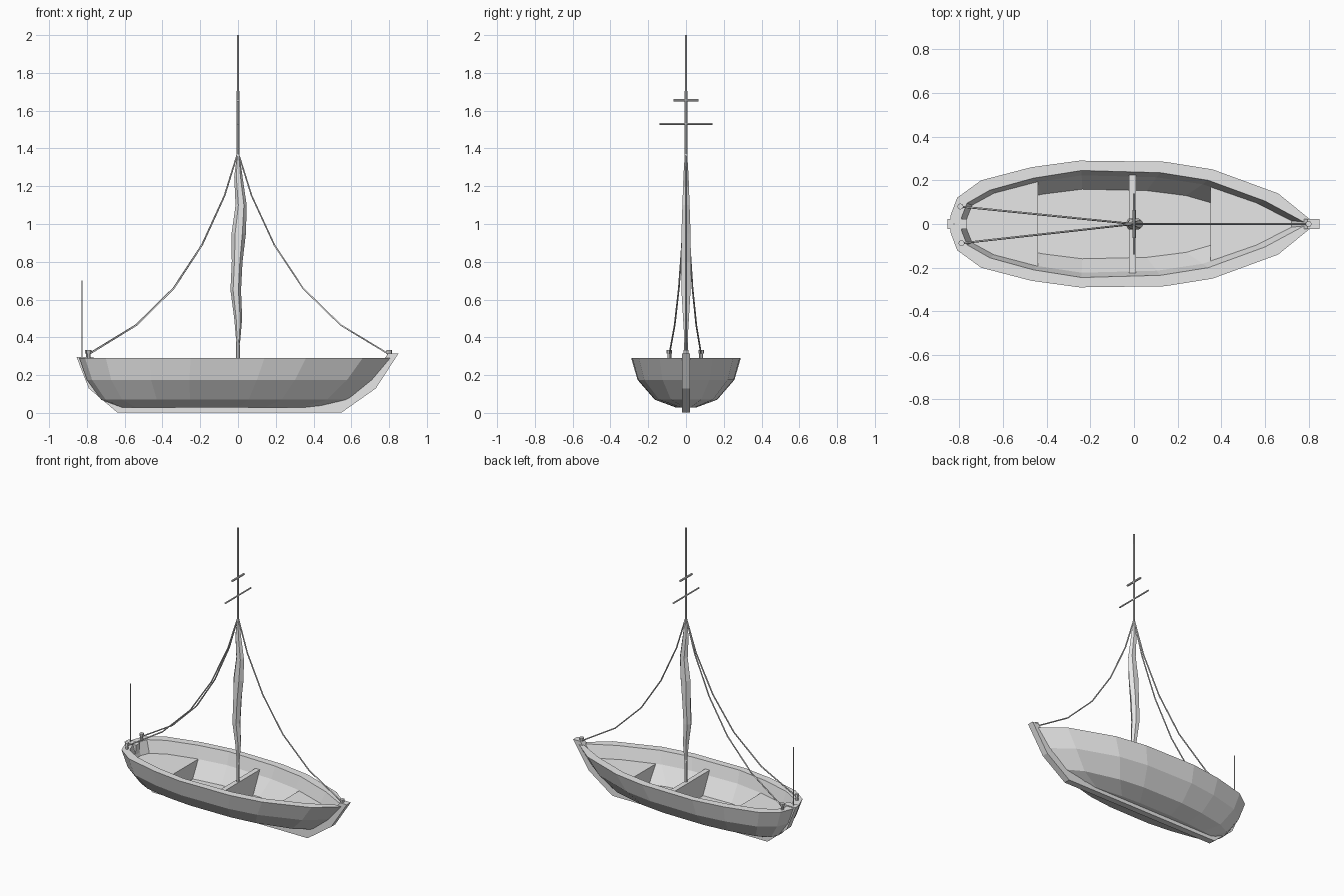
import bpy, bmesh
from math import cos, sin, tau
from mathutils import Vector

cube = bpy.data.objects.get("Cube")
if cube:
    bpy.data.objects.remove(cube, do_unlink=True)

GREY = (0.8, 0.8, 0.8, 1)
mat = bpy.data.materials.new("plain grey")
mat.use_nodes = True
mat.diffuse_color = GREY
mat.node_tree.nodes["Principled BSDF"].inputs["Base Color"].default_value = GREY


def link(name, data):
    obj = bpy.data.objects.new(name, data)
    data.materials.append(mat)
    bpy.context.collection.objects.link(obj)
    return obj


def loft(name, rings, cut=None):
    """Skin closed rings with capped ends; cut = (x, sign) keeps one side of x."""
    bm = bmesh.new()
    loops = [[bm.verts.new(p) for p in ring] for ring in rings]
    for a, b in zip(loops, loops[1:]):
        for i in range(len(a)):
            j = (i + 1) % len(a)
            bm.faces.new((a[i], a[j], b[j], b[i]))
    bm.faces.new(loops[0])
    bm.faces.new(loops[-1])
    if cut:
        res = bmesh.ops.bisect_plane(
            bm, geom=bm.verts[:] + bm.edges[:] + bm.faces[:],
            plane_co=(cut[0], 0, 0), plane_no=(cut[1], 0, 0), clear_inner=True)
        edges = [e for e in res["geom_cut"] if isinstance(e, bmesh.types.BMEdge)]
        bmesh.ops.contextual_create(bm, geom=edges)
    bmesh.ops.recalc_face_normals(bm, faces=bm.faces)
    mesh = bpy.data.meshes.new(name)
    bm.to_mesh(mesh)
    bm.free()
    return link(name, mesh)


def rod(name, start, end, r0, r1=None, sides=8):
    """Straight round bar between two points."""
    start, end = Vector(start), Vector(end)
    turn = (end - start).to_track_quat("Z", "Y")
    rings = []
    for centre, r in ((start, r0), (end, r1 or r0)):
        rings.append([centre + turn @ Vector((r * cos(tau * k / sides), r * sin(tau * k / sides), 0))
                      for k in range(sides)])
    return loft(name, rings)


def rope(name, points, radius):
    curve = bpy.data.curves.new(name, "CURVE")
    curve.dimensions = "3D"
    curve.bevel_depth = radius
    curve.bevel_resolution = 1
    spline = curve.splines.new("POLY")
    spline.points.add(len(points) - 1)
    for p, co in zip(spline.points, points):
        p.co = (*co, 1)
    return link(name, curve)


# Half outlines of the gunwale, stern to bow
OUTER = [(-0.84, 0.04), (-0.81, 0.12), (-0.70, 0.20), (-0.47, 0.26), (-0.25, 0.29),
         (0.14, 0.285), (0.36, 0.25), (0.66, 0.14), (0.82, 0.01)]
INNER = [(-0.79, 0.03), (-0.765, 0.095), (-0.66, 0.155), (-0.46, 0.21), (-0.24, 0.245),
         (0.12, 0.235), (0.34, 0.20), (0.60, 0.105), (0.78, 0.008)]


def level(half, x0, x1, sy, z):
    """Outline stretched to run from x0 to x1, at height z."""
    a, b = half[0][0], half[-1][0]
    pts = [(x0 + (x - a) * (x1 - x0) / (b - a), y * sy, z) for x, y in half]
    return pts + [(x, -y, z) for x, y, z in reversed(pts)]


# Hull shell
bench = level(INNER, -0.765, 0.735, 0.91, 0.205)
floor = level(INNER, -0.69, 0.60, 0.65, 0.09)
loft("hull", [
    level(OUTER, -0.63, 0.43, 0.18, 0.028),
    level(OUTER, -0.725, 0.60, 0.57, 0.07),
    level(OUTER, -0.80, 0.725, 0.885, 0.175),
    level(OUTER, -0.84, 0.82, 1, 0.29),
    level(INNER, -0.79, 0.78, 1, 0.29),
    bench, floor])

# Raised end decks
loft("stern_deck", [floor, bench], cut=(-0.44, -1))
loft("bow_deck", [floor, bench], cut=(0.35, 1))

# Cross partition beside the mast
loft("partition", [[(x, -0.225, 0.24), (x, 0.225, 0.24), (x, 0.15, 0.088), (x, -0.15, 0.088)]
                   for x in (-0.024, 0.01)])

# Keel with stem and stern post
KEEL = [(-0.855, 0.296), (-0.79, 0.13), (-0.64, 0.003), (0.55, 0.003), (0.73, 0.13), (0.85, 0.315),
        (0.795, 0.315), (0.69, 0.16), (0.58, 0.085), (0.42, 0.04), (-0.62, 0.04), (-0.71, 0.085),
        (-0.775, 0.19), (-0.765, 0.296)]
loft("keel", [[(x, y, z) for x, z in KEEL] for y in (-0.022, 0.022)])

# Mast and yards
rod("mast", (0, 0, 0.09), (0, 0, 2), 0.010, 0.006)
rod("lower_yard", (0, -0.14, 1.53), (0, 0.14, 1.53), 0.005)
rod("upper_yard", (0, -0.065, 1.655), (0, 0.065, 1.655), 0.007)

# Furled sail: height, left edge, right edge, half depth
SAIL = [(0.36, -0.008, 0.01, 0.008), (0.50, -0.02, 0.022, 0.018), (0.65, -0.04, 0.016, 0.028),
        (0.80, -0.033, 0.024, 0.03), (0.95, -0.034, 0.042, 0.028), (1.10, -0.013, 0.046, 0.022),
        (1.25, -0.02, 0.024, 0.016), (1.38, -0.004, 0.006, 0.007)]
loft("furled_sail", [[((a + b) / 2 + (b - a) / 2 * cos(tau * k / 6), d * sin(tau * k / 6), z)
                      for k in range(6)] for z, a, b, d in SAIL])

# Sagging stays and the bollards that hold them
SAG = [(0, 1.38), (0.09, 1.15), (0.24, 0.89), (0.43, 0.66), (0.68, 0.465), (1, 0.31)]
for name, x, y in (("bow", 0.80, 0), ("left_stern", -0.795, 0.08), ("right_stern", -0.79, -0.088)):
    rope(name + "_stay", [(x * t, y * t, z) for t, z in SAG], 0.0045)
    rod(name + "_bollard", (x, y, 0.28), (x, y, 0.315), 0.010)
    rod(name + "_bollard_cap", (x, y, 0.315), (x, y, 0.333), 0.014)

# Thin pole at the stern
rod("stern_pole", (-0.825, 0, 0.28), (-0.825, 0, 0.70), 0.003)
